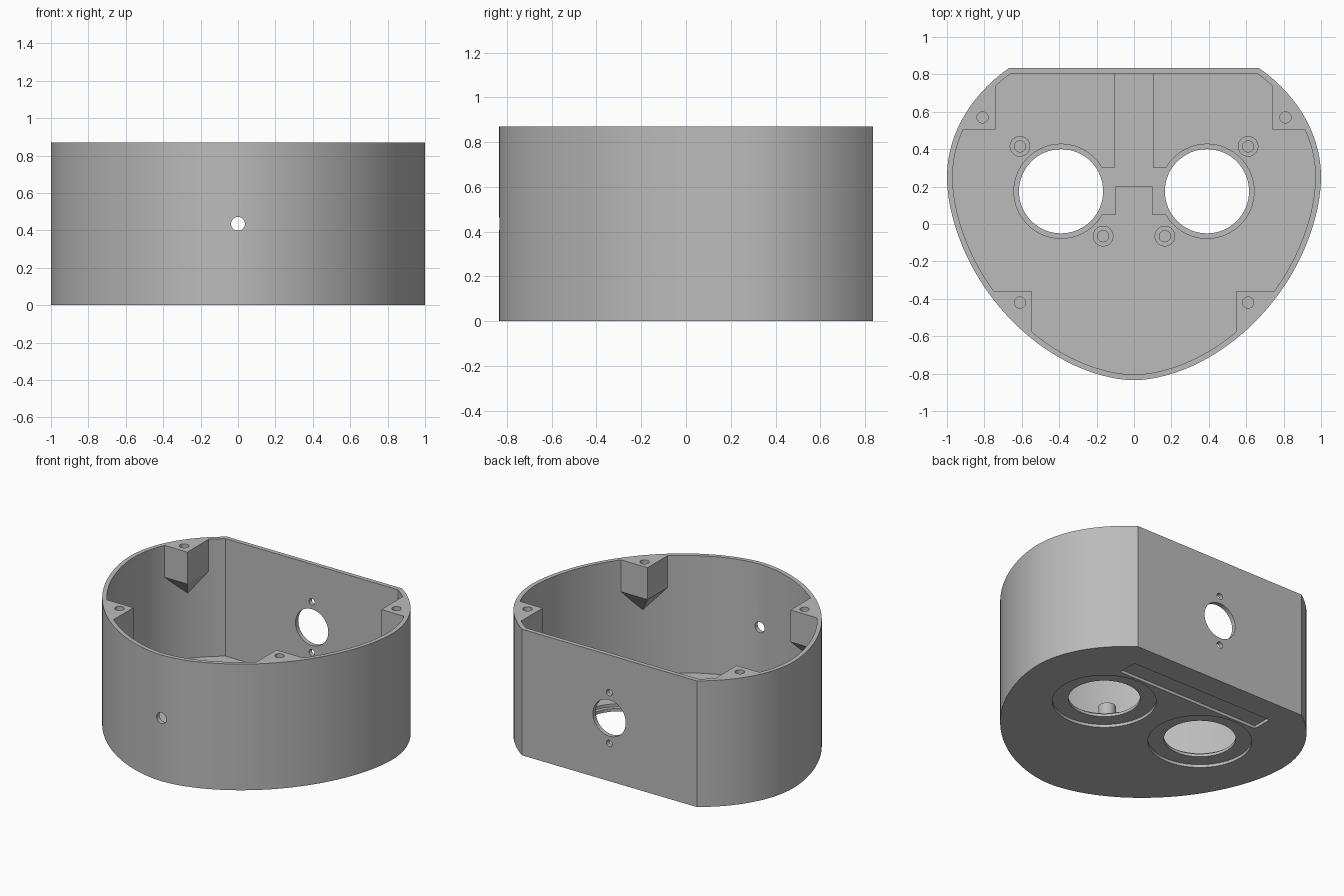
import bpy
import bmesh
from math import sin, cos, asin, pi
from mathutils import Matrix, Vector

HEIGHT, FLOOR, WALL = 0.87, 0.06, 0.03
BACK, MIDDLE = 0.835, 0.25

default = bpy.data.objects.get("Cube")
if default:
    bpy.data.objects.remove(default, do_unlink=True)


def make_object(name, bm):
    bmesh.ops.recalc_face_normals(bm, faces=bm.faces)
    mesh = bpy.data.meshes.new(name)
    bm.to_mesh(mesh)
    bm.free()
    obj = bpy.data.objects.new(name, mesh)
    bpy.context.collection.objects.link(obj)
    return obj


def prism(name, points, bottom, top):
    bm = bmesh.new()
    face = bm.faces.new([bm.verts.new((x, y, bottom)) for x, y in points])
    extruded = bmesh.ops.extrude_face_region(bm, geom=[face])["geom"]
    moved = [v for v in extruded if isinstance(v, bmesh.types.BMVert)]
    bmesh.ops.translate(bm, verts=moved, vec=(0, 0, top - bottom))
    return make_object(name, bm)


def box(name, x0, x1, y0, y1, z0, z1):
    return prism(name, [(x0, y0), (x1, y0), (x1, y1), (x0, y1)], z0, z1)


def cylinder(name, x, y, z0, z1, radius, sides=64):
    ring = [(x + radius * cos(2 * pi * i / sides), y + radius * sin(2 * pi * i / sides))
            for i in range(sides)]
    return prism(name, ring, z0, z1)


def wall_drill(name, y, z, radius):
    # Cylinder lying along y
    bm = bmesh.new()
    bmesh.ops.create_cone(bm, cap_ends=True, segments=48, radius1=radius, radius2=radius,
                          depth=0.3, matrix=Matrix.Translation((0, y, z)) @ Matrix.Rotation(pi / 2, 4, "X"))
    return make_object(name, bm)


def carve(target, cutter):
    mod = target.modifiers.new("carve", "BOOLEAN")
    mod.operation = "DIFFERENCE"
    mod.solver = "EXACT"
    mod.object = cutter
    bpy.context.view_layer.objects.active = target
    bpy.ops.object.modifier_apply(modifier=mod.name)
    bpy.data.objects.remove(cutter, do_unlink=True)


def outline(inset, steps=48):
    # Rounded front, elliptical shoulders and a flat back
    a, front, rear = 1 - inset, 1.085 - inset, 0.785 - inset
    power = 2 / 1.8
    end = asin((BACK - inset - MIDDLE) / rear)
    half = []
    for i in range(steps + 1):
        t = pi / 2 * (1 - i / steps)
        half.append((a * max(cos(t), 0) ** power, MIDDLE - front * sin(t) ** power))
    half[0] = (0, MIDDLE - front)
    for i in range(1, steps // 2 + 1):
        t = end * i / (steps // 2)
        half.append((a * cos(t), MIDDLE + rear * sin(t)))
    return half + [(-x, y) for x, y in reversed(half[1:])]


def corner_post(side, x0, x1, y0, y1, apex):
    # Upright block tapering underneath to a point on the wall
    bm = bmesh.new()
    corners = [(x0, y0), (x1, y0), (x1, y1), (x0, y1)]
    for z in (0.65, 1.2):
        for x, y in corners:
            bm.verts.new((side * x, y, z))
    bm.verts.new((side * apex[0], apex[1], 0.5))
    bmesh.ops.convex_hull(bm, input=bm.verts)
    return make_object("post", bm)


# Hollow interior, with posts and screw bosses left standing in it
cavity = prism("cavity", outline(WALL), FLOOR, 1.0)
bosses = [(0.61, 0.415), (0.165, -0.065)]
post_holes = [(0.81, 0.57), (0.61, -0.42)]
for side in (-1, 1):
    carve(cavity, corner_post(side, 0.74, 1.0, 0.505, 0.9, (0.84, 0.65)))
    carve(cavity, corner_post(side, 0.545, 0.85, -0.8, -0.36, (0.665, -0.475)))
    for x, y in bosses:
        carve(cavity, cylinder("boss", side * x, y, 0.0, 0.15, 0.055, 32))

body = prism("housing_shell", outline(0), 0, HEIGHT)
carve(body, cavity)

# Round floor openings with a step above and a wide recess below
for side in (-1, 1):
    x, y = side * 0.39, 0.175
    carve(body, cylinder("opening", x, y, -0.1, 0.2, 0.225))
    carve(body, cylinder("upper_step", x, y, 0.04, 0.1, 0.252))
    carve(body, cylinder("lower_recess", x, y, -0.1, 0.02, 0.325))
    inner, outer = sorted((side * 0.1, side * 0.25))
    carve(body, box("side_notch", inner, outer, 0.05, 0.3, 0.04, 0.1))
    for bx, by in bosses:
        carve(body, cylinder("boss_hole", side * bx, by, 0.05, 0.3, 0.03, 24))
    for px, py in post_holes:
        carve(body, cylinder("post_hole", side * px, py, 0.7, 1.0, 0.03, 24))

# Cable groove in the floor and long slot underneath
carve(body, box("groove", -0.104, 0.104, 0.2, BACK - WALL, 0.048, 0.1))
carve(body, box("under_slot", -0.55, 0.55, 0.52, 0.66, -0.1, 0.02))

# Holes through the front and back walls
carve(body, wall_drill("front_hole", -0.83, 0.435, 0.037))
carve(body, wall_drill("back_hole", BACK, 0.435, 0.125))
for offset in (-0.175, 0.175):
    carve(body, wall_drill("back_screw_hole", BACK, 0.435 + offset, 0.022))

# Plain grey plastic
grey = bpy.data.materials.new("grey_plastic")
grey.use_nodes = True
colour = (0.5, 0.5, 0.5, 1)
grey.diffuse_color = colour
grey.node_tree.nodes["Principled BSDF"].inputs["Base Color"].default_value = colour
body.data.materials.clear()
body.data.materials.append(grey)
for poly in body.data.polygons:
    poly.material_index = 0

bpy.ops.object.select_all(action="DESELECT")
body.select_set(True)
bpy.context.view_layer.objects.active = body
bpy.ops.object.shade_smooth_by_angle(angle=pi / 6)
